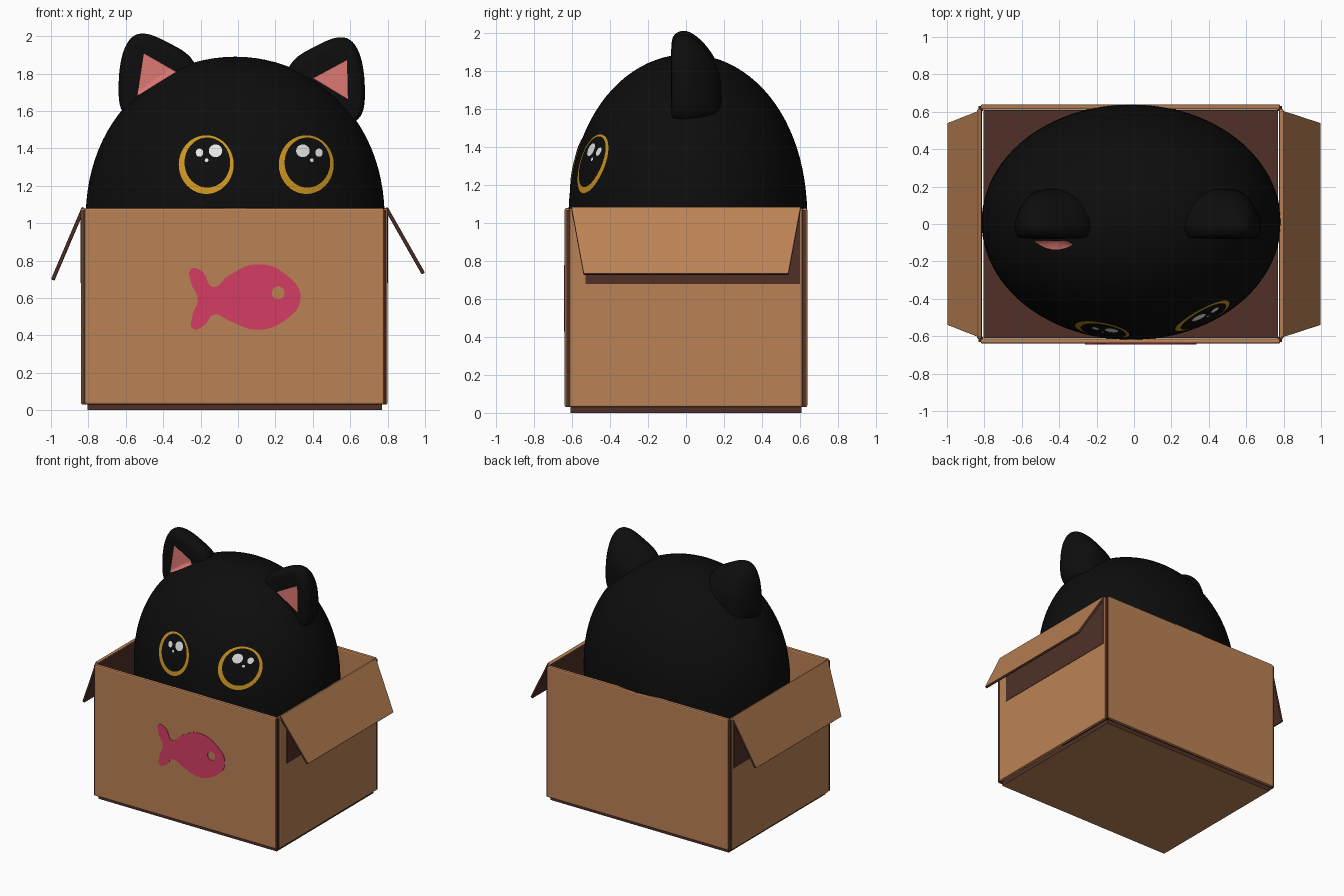
import bpy, bmesh
from math import sin, cos, pi, radians
from mathutils import Vector

cube = bpy.data.objects.get("Cube")
if cube:
    bpy.data.objects.remove(cube, do_unlink=True)


def material(name, r, g, b):
    m = bpy.data.materials.new(name)
    m.use_nodes = True
    m.diffuse_color = (r, g, b, 1)
    node = next(n for n in m.node_tree.nodes if n.type == "BSDF_PRINCIPLED")
    node.inputs["Base Color"].default_value = (r, g, b, 1)
    node.inputs["Roughness"].default_value = 0.9
    return m


BLACK = material("black fur", 0.004, 0.004, 0.004)
CARD = material("cardboard", 0.50, 0.222, 0.09)
DARK = material("dark cardboard", 0.08, 0.03, 0.02)
FISH = material("fish pink", 0.66, 0.048, 0.13)
EAR = material("ear pink", 0.72, 0.19, 0.17)
GOLD = material("gold iris", 0.60, 0.30, 0.015)
WHITE = material("white glint", 0.82, 0.82, 0.82)


def make(name, bm, mats, smooth=False, rule=None, bevel=0):
    """Turn a bmesh into an object; rule picks a material slot per face."""
    bm.normal_update()
    if rule:
        for f in bm.faces:
            f.material_index = rule(f)
    me = bpy.data.meshes.new(name)
    bm.to_mesh(me)
    bm.free()
    ob = bpy.data.objects.new(name, me)
    bpy.context.collection.objects.link(ob)
    for m in mats:
        me.materials.append(m)
    me.polygons.foreach_set("use_smooth", [smooth] * len(me.polygons))
    if bevel:
        mod = ob.modifiers.new("Soft edges", "BEVEL")
        mod.width, mod.segments = bevel, 2
    return ob


def box(name, lo, hi, mats, rule=None, bevel=0):
    bm = bmesh.new()
    bmesh.ops.create_cube(bm, size=1)
    for v in bm.verts:
        v.co = Vector([a + (b - a) * (c + 0.5) for a, b, c in zip(lo, hi, v.co)])
    return make(name, bm, mats, rule=rule, bevel=bevel)


# Head: squashed ball that sits in the box
CX, CY, CZ = -0.015, 0.01, 1.0
RX, RY, UP, DOWN, POWER = 0.80, 0.63, 0.89, 0.95, 2.2


def girth(t):
    return max(0, 1 - abs(t) ** POWER) ** 0.5


def head_front(x, z):
    """y of the front of the head at a given x and z."""
    r = girth((z - CZ) / UP)
    return CY - RY * max(0, r * r - ((x - CX) / RX) ** 2) ** 0.5


bm = bmesh.new()
bmesh.ops.create_uvsphere(bm, u_segments=96, v_segments=48, radius=1)
for v in bm.verts:
    x, y, t = v.co
    k = girth(t) / max((x * x + y * y) ** 0.5, 1e-6)
    v.co = (CX + RX * x * k, CY + RY * y * k, CZ + t * (UP if t > 0 else DOWN))
make("head", bm, [BLACK], smooth=True)


# Thin plates draped over the front of the head
def plate(name, outline, offset, mat, limit=1.0):
    n, steps = len(outline), 6
    mx = sum(p[0] for p in outline) / n
    mz = sum(p[1] for p in outline) / n
    bm = bmesh.new()

    def vert(x, z):
        return bm.verts.new((x, min(limit, head_front(x, z)) - offset, z))

    rings = []
    for s in range(1, steps + 1):
        k = s / steps
        rings.append([vert(mx + (x - mx) * k, mz + (z - mz) * k) for x, z in outline])
    mid = vert(mx, mz)
    for i in range(n):
        j = (i + 1) % n
        bm.faces.new((mid, rings[0][i], rings[0][j]))
        for a, b in zip(rings, rings[1:]):
            bm.faces.new((a[i], b[i], b[j], a[j]))
    bm.normal_update()
    if sum(f.normal.y for f in bm.faces) > 0:
        bmesh.ops.reverse_faces(bm, faces=bm.faces)
    return make(name, bm, [mat], smooth=True)


def oval(x, z, rx, rz, n=40):
    return [(x + rx * cos(2 * pi * i / n), z + rz * sin(2 * pi * i / n)) for i in range(n)]


# Eyes: iris, pupil and three glints; side is the direction of the small glint
for label, x, side in (("right", -0.17, -1), ("left", 0.365, 1)):
    plate(label + "_iris", oval(x, 1.313, 0.147, 0.157), 0.004, GOLD)
    plate(label + "_pupil", oval(x + 0.006, 1.324, 0.122, 0.134), 0.007, BLACK)
    big = x + (0.05 if side < 0 else -0.018)
    plate(label + "_large_glint", oval(big, 1.387, 0.036, 0.034), 0.0095, WHITE)
    plate(label + "_small_glint", oval(big + side * 0.086, 1.377, 0.02, 0.022), 0.0095, WHITE)
    plate(label + "_tiny_glint", oval(big + side * 0.048, 1.337, 0.01, 0.01), 0.0095, WHITE)

# Ears: rounded lofts from front to back with a pink inner patch
EAR_SHAPE = [(0.63, 1.5), (0.645, 1.72), (0.63, 1.9), (0.57, 2.02),
             (0.47, 2.02), (0.36, 1.96), (0.2, 1.88), (0.2, 1.6)]
EAR_RINGS = [(-0.08, 0.82), (-0.07, 0.95), (-0.01, 1.02), (0.06, 0.93), (0.14, 0.72), (0.19, 0.45)]
INNER = {"right": [(-0.505, 1.91), (-0.33, 1.81), (-0.54, 1.68)],
         "left": [(0.585, 1.875), (0.40, 1.775), (0.59, 1.66)]}
for label, s, dx, dz in (("right", -1, 0, 0), ("left", 1, 0.04, -0.02)):
    bm = bmesh.new()
    rings = []
    for y, k in EAR_RINGS:
        rings.append([bm.verts.new((s * (0.42 + (x - 0.42) * k + dx), y,
                                    1.6 + (z - 1.6) * k + dz)) for x, z in EAR_SHAPE])
    for a, b in zip(rings, rings[1:]):
        for i in range(len(a)):
            j = (i + 1) % len(a)
            bm.faces.new((a[i], a[j], b[j], b[i]))
    bm.faces.new(rings[0])
    bm.faces.new(rings[-1])
    bmesh.ops.recalc_face_normals(bm, faces=bm.faces)
    ear = make(label + "_ear", bm, [BLACK], smooth=True)
    mod = ear.modifiers.new("Round", "SUBSURF")
    mod.levels = mod.render_levels = 3
    # split the triangle's sides so the patch can follow the head
    tri = INNER[label]
    edge = []
    for p, q in zip(tri, tri[1:] + tri[:1]):
        edge += [(p[0] + (q[0] - p[0]) * i / 6, p[1] + (q[1] - p[1]) * i / 6) for i in range(6)]
    plate(label + "_inner_ear", edge, 0.008, EAR, limit=-0.08)

# Box: floor, four walls and dark corner seams
L, R, D, TOP = -0.84, 0.80, 0.64, 1.08
box("floor", (L + 0.035, -0.61, 0), (R - 0.03, 0.61, 0.035), [CARD, DARK],
    rule=lambda f: int(f.normal.z > -0.5))
for name, s in (("front_wall", -1), ("back_wall", 1)):
    ys = sorted((s * D, s * (D - 0.028)))
    box(name, (L + 0.02, ys[0], 0.03), (R - 0.018, ys[1], TOP), [CARD], bevel=0.01)
for name, x, s in (("right_wall", L, -1), ("left_wall", R - 0.026, 1)):
    box(name, (x, -0.615, 0.03), (x + 0.026, 0.615, TOP), [CARD, DARK],
        rule=lambda f, s=s: int(f.normal.x * s < -0.5), bevel=0.01)
for name, x in (("right", L + 0.008), ("left", R - 0.034)):
    for end, y in (("front", -0.631), ("back", 0.605)):
        box(name + "_" + end + "_seam", (x, y, 0.03), (x + 0.026, y + 0.026, TOP - 0.01), [DARK])

# Side flaps folded down, with dark undersides and dark wall behind them
for name, s, hinge, tip in (("right", -1, (-0.835, 1.087), (-1.0, 0.70)),
                            ("left", 1, (0.80, 1.087), (1.0, 0.735))):
    d = Vector((tip[0] - hinge[0], 0, tip[1] - hinge[1])).normalized()
    inward = Vector((d.z, 0, -d.x)) * 0.02 * s
    bm = bmesh.new()
    layers = []
    for shift in (Vector(), inward):
        layers.append([bm.verts.new(Vector((p[0], y, p[1])) + shift) for p, y in
                       ((hinge, -0.605), (hinge, 0.605), (tip, 0.54), (tip, -0.54))])
    a, b = layers
    bm.faces.new(a)
    bm.faces.new(b)
    for i in range(4):
        j = (i + 1) % 4
        bm.faces.new((a[i], a[j], b[j], b[i]))
    bmesh.ops.recalc_face_normals(bm, faces=bm.faces)
    make(name + "_flap", bm, [CARD, DARK], bevel=0.005,
         rule=lambda f, s=s: int(f.normal.x * s < 0.6 and f.normal.z < 0.5))
    x = L if s < 0 else R
    box(name + "_flap_backing", (x - 0.003, -0.53, 0.68), (x + 0.003, 0.60, 1.06), [DARK])

# Fish painted on the front wall, with a hole for its eye
curve = bpy.data.curves.new("fish", "CURVE")
curve.dimensions, curve.fill_mode, curve.extrude = "2D", "BOTH", 0.003
curve.resolution_u = 8


def spline(points):
    sp = curve.splines.new("BEZIER")
    sp.use_cyclic_u = True
    sp.bezier_points.add(len(points) - 1)
    for bp, (x, z) in zip(sp.bezier_points, points):
        bp.co = (x, z, 0)
        bp.handle_left_type = bp.handle_right_type = "AUTO"


spline([(0.335, 0.60), (0.25, 0.73), (0.10, 0.78), (-0.05, 0.72), (-0.135, 0.66),
        (-0.19, 0.74), (-0.25, 0.755), (-0.25, 0.68), (-0.215, 0.595), (-0.245, 0.50),
        (-0.24, 0.435), (-0.18, 0.455), (-0.13, 0.51), (-0.04, 0.475), (0.10, 0.43), (0.25, 0.48)])
spline(oval(0.215, 0.627, 0.034, 0.034, 8))
fish = bpy.data.objects.new("fish", curve)
curve.materials.append(FISH)
fish.location = (0, -D - 0.001, 0)
fish.rotation_euler = (radians(90), 0, 0)
bpy.context.collection.objects.link(fish)
